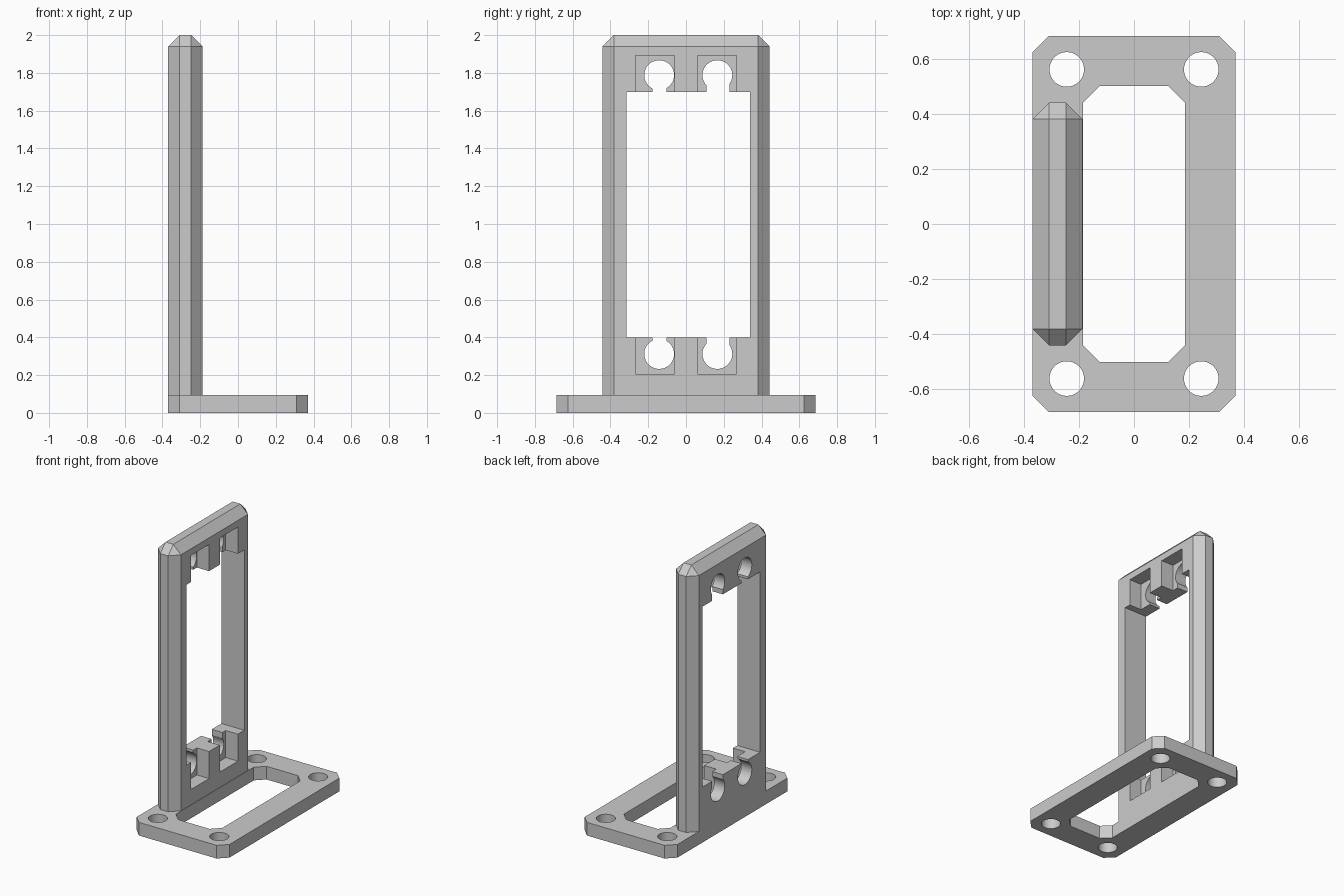
import bpy
import bmesh
from mathutils import Matrix, Vector

cube = bpy.data.objects.get("Cube")
if cube:
    bpy.data.objects.remove(cube, do_unlink=True)

grey = bpy.data.materials.new("plain_grey")
grey.use_nodes = True
colour = (0.6, 0.6, 0.6, 1)
grey.diffuse_color = colour
grey.node_tree.nodes["Principled BSDF"].inputs["Base Color"].default_value = colour


def finish(name, bm):
    mesh = bpy.data.meshes.new(name)
    bm.to_mesh(mesh)
    bm.free()
    mesh.materials.append(grey)
    obj = bpy.data.objects.new(name, mesh)
    bpy.context.collection.objects.link(obj)
    return obj


def box(name, x, y, z, chamfer=0, chosen=None):
    """Box from three (low, high) ranges, with chosen edges chamfered."""
    bm = bmesh.new()
    bmesh.ops.create_cube(bm, size=1)
    for v in bm.verts:
        v.co = Vector((a + b) / 2 + c * (b - a) for (a, b), c in zip((x, y, z), v.co))
    if chamfer:
        edges = [e for e in bm.edges if chosen(e)]
        bmesh.ops.bevel(bm, geom=edges, offset=chamfer, segments=1,
                        affect='EDGES', profile=0.5)
    return finish(name, bm)


def rod(name, centre, radius, length, axis):
    """Cylinder along the x or z axis."""
    bm = bmesh.new()
    turn = Matrix.Rotation(1.570796, 4, 'Y') if axis == 'X' else Matrix()
    bmesh.ops.create_cone(bm, cap_ends=True, segments=48, radius1=radius,
                          radius2=radius, depth=length,
                          matrix=Matrix.Translation(centre) @ turn)
    return finish(name, bm)


def cut(obj, cutter):
    """Subtract the cutter from the part, then discard it."""
    cutter.hide_render = True
    mod = obj.modifiers.new("cut", 'BOOLEAN')
    mod.operation = 'DIFFERENCE'
    mod.solver = 'EXACT'
    mod.object = cutter
    bpy.context.view_layer.objects.active = obj
    bpy.ops.object.modifier_apply(modifier=mod.name)
    bpy.data.objects.remove(cutter, do_unlink=True)


def upright_edge(e):
    a, b = e.verts
    return abs(a.co.z - b.co.z) > 0.01


# Base plate with a chamfered opening and four screw holes
BASE_TOP = 0.095
CHAMFER = 0.06
base = box("base_plate", (-0.37, 0.37), (-0.685, 0.685), (0, BASE_TOP),
           CHAMFER, upright_edge)
cut(base, box("opening", (-0.185, 0.185), (-0.503, 0.503), (-0.1, 0.2),
              CHAMFER, upright_edge))
for sx in (-1, 1):
    for sy in (-1, 1):
        cut(base, rod("screw_hole", (sx * 0.245, sy * 0.563, 0.05), 0.063, 0.4, 'Z'))

# Upright frame, chamfered on every edge except at its foot
frame = box("upright_frame", (-0.37, -0.188), (-0.442, 0.442), (BASE_TOP, 2),
            CHAMFER, lambda e: any(v.co.z > 1 for v in e.verts))
cut(frame, box("window", (-0.6, 0), (-0.316, 0.34), (0.4, 1.7)))

# Keyhole notches: a pocket in the inner face, a round hole and a slot
keyholes = [(-0.142, (-0.267, -0.061), (-0.177, -0.103)),
            (0.166, (0.061, 0.267), (0.108, 0.23))]
levels = [(0.312, (0.205, 0.45), (0.312, 0.45)),
          (1.788, (1.65, 1.892), (1.65, 1.788))]
for y, pocket, slot in keyholes:
    for z, pocket_z, slot_z in levels:
        cut(frame, box("pocket", (-0.285, 0), pocket, pocket_z))
        cut(frame, rod("round_hole", (-0.28, y, z), 0.079, 0.6, 'X'))
        cut(frame, box("slot", (-0.6, 0), slot, slot_z))

# Smooth the round holes, keep all flat edges crisp
for obj in (base, frame):
    bpy.ops.object.select_all(action='DESELECT')
    obj.select_set(True)
    bpy.context.view_layer.objects.active = obj
    bpy.ops.object.shade_smooth_by_angle(angle=0.4)
